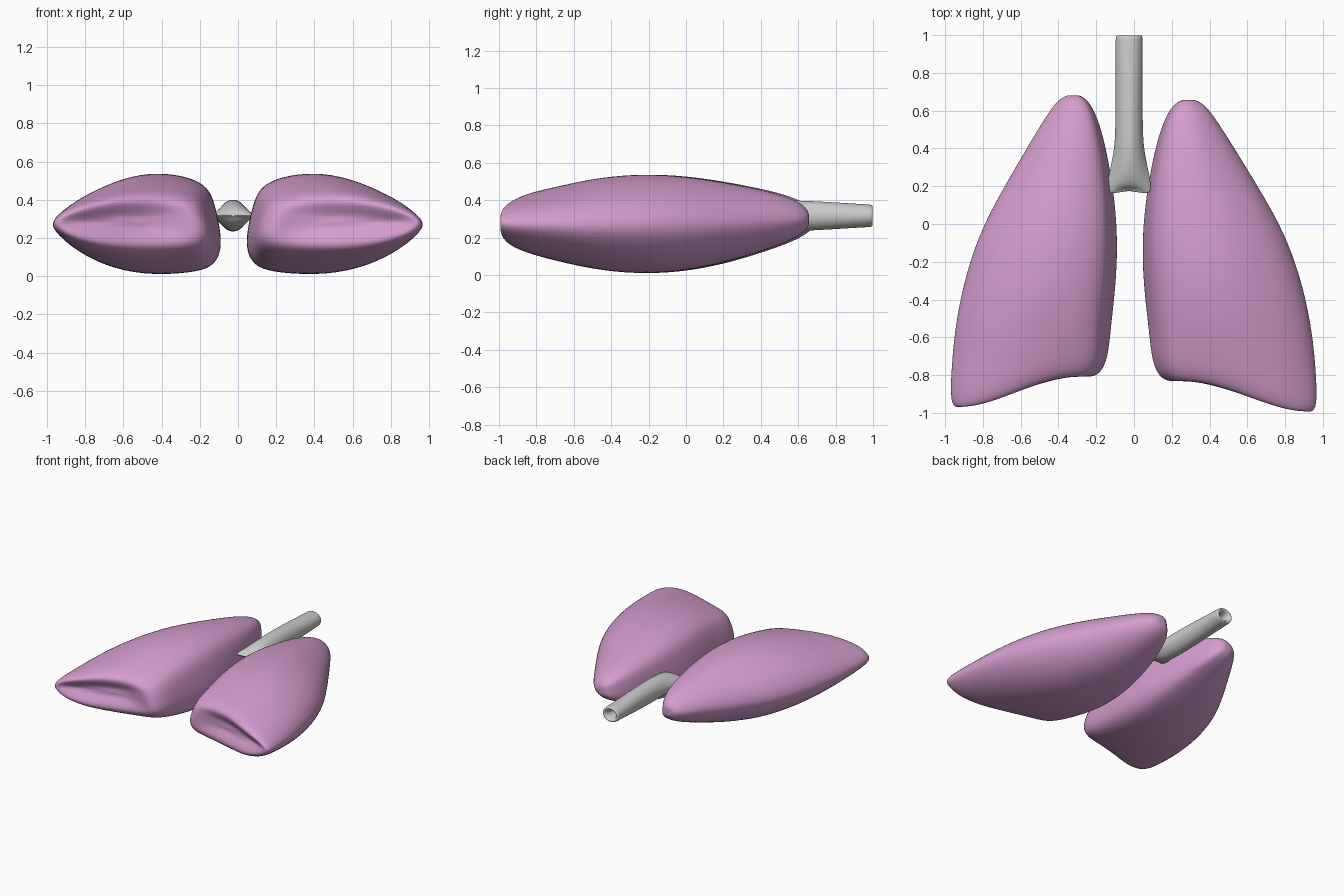
import bpy, bmesh, math

def material(name, rgb):
    m = bpy.data.materials.new(name)
    m.diffuse_color = (*rgb, 1)
    return m

PINK = material("lung pink", (0.66, 0.34, 0.62))
GREY = material("windpipe grey", (0.60, 0.60, 0.60))

def loft(name, rings, mat):
    """Skin a list of equal-length rings, close both ends with a pole, smooth."""
    bm = bmesh.new()
    rows = [[bm.verts.new(p) for p in r] for r in rings]
    n = len(rows[0])
    for a, b in zip(rows, rows[1:]):
        for i in range(n):
            bm.faces.new((a[i], a[(i + 1) % n], b[(i + 1) % n], b[i]))
    for r in (rows[0], rows[-1]):
        c = bm.verts.new([sum(v.co[k] for v in r) / n for k in range(3)])
        for i in range(n):
            bm.faces.new((r[i], r[(i + 1) % n], c))
    bmesh.ops.recalc_face_normals(bm, faces=bm.faces)
    me = bpy.data.meshes.new(name)
    bm.to_mesh(me)
    bm.free()
    me.materials.append(mat)
    for p in me.polygons:
        p.use_smooth = True
    ob = bpy.data.objects.new(name, me)
    bpy.context.collection.objects.link(ob)
    s = ob.modifiers.new("smooth", 'SUBSURF')
    s.levels = s.render_levels = 2
    return ob

# Lung cross-section: u from inner to outer side, w relative height
SECTION = [(1, 0), (0.93, 0.36), (0.82, 0.62), (0.63, 0.9), (0.44, 1), (0.24, 0.93),
           (0.11, 0.76), (0.055, 0.5), (0.02, 0.05), (0, -0.3), (0.01, -0.62),
           (0.07, -0.86), (0.2, -0.95), (0.44, -1), (0.68, -0.9), (0.86, -0.62), (0.96, -0.3)]

# Lung rows from base to apex: y, inner x, outer x, centre z, half height, base slant
ROWS = [(-0.805, 0.40, 0.78, 0.285, 0.035, 0.85),
        (-0.825, 0.27, 0.90, 0.285, 0.075, 0.95),
        (-0.84, 0.17, 0.965, 0.28, 0.125, 1.0),
        (-0.79, 0.115, 0.985, 0.278, 0.165, 0.9),
        (-0.70, 0.088, 0.98, 0.275, 0.195, 0.65),
        (-0.56, 0.075, 0.965, 0.274, 0.232, 0.35),
        (-0.40, 0.055, 0.93, 0.274, 0.262, 0.1),
        (-0.20, 0.04, 0.87, 0.274, 0.274, 0),
        (0.00, 0.045, 0.785, 0.276, 0.258, 0),
        (0.20, 0.07, 0.665, 0.281, 0.222, 0),
        (0.40, 0.11, 0.54, 0.292, 0.170, 0),
        (0.53, 0.15, 0.455, 0.298, 0.128, 0),
        (0.62, 0.195, 0.39, 0.30, 0.085, 0),
        (0.657, 0.245, 0.335, 0.30, 0.042, 0)]

def lung(name, place):
    rings = []
    for y, x0, x1, zc, h, slant in ROWS:
        ring = []
        for u, w in SECTION:
            x = x0 + (x1 - x0) * u
            k = min(max((x - 0.3) / 0.6, 0), 1)
            drop = 0.165 * slant * k * k * (3 - 2 * k)
            ring.append(place(x, y - drop, zc + h * w))
        rings.append(ring)
    return loft(name, rings, PINK)

lung("right_lung", lambda x, y, z: (x, y, z))
lung("left_lung", lambda x, y, z: (-0.046 - 0.955 * x, y + 0.024, z))

# Windpipe rows: y, x radius, z radius, pinch of the sides, arch toward the branches
PIPE = [(0.86, 0.025, 0.022, 0, 0), (0.97, 0.036, 0.03, 0, 0),
        (0.995, 0.05, 0.042, 0, 0), (1.0, 0.068, 0.057, 0, 0),
        (0.985, 0.074, 0.062, 0, 0), (0.90, 0.073, 0.066, 0, 0),
        (0.70, 0.073, 0.080, 0, 0), (0.50, 0.074, 0.086, 0, 0),
        (0.40, 0.080, 0.085, 0.3, 0), (0.32, 0.098, 0.078, 0.9, 0.01),
        (0.25, 0.118, 0.062, 1.4, 0.03), (0.205, 0.118, 0.036, 1.2, 0.04),
        (0.19, 0.09, 0.012, 0.5, 0.03)]
rings = []
for y, rx, rz, pinch, arch in PIPE:
    ring = []
    for i in range(16):
        a = math.tau * i / 16
        c, s = math.cos(a), math.sin(a)
        ring.append((-0.026 + rx * c, y - arch * c * c,
                     0.317 + rz * s * abs(s) ** pinch))
    rings.append(ring)
loft("windpipe", rings, GREY)
